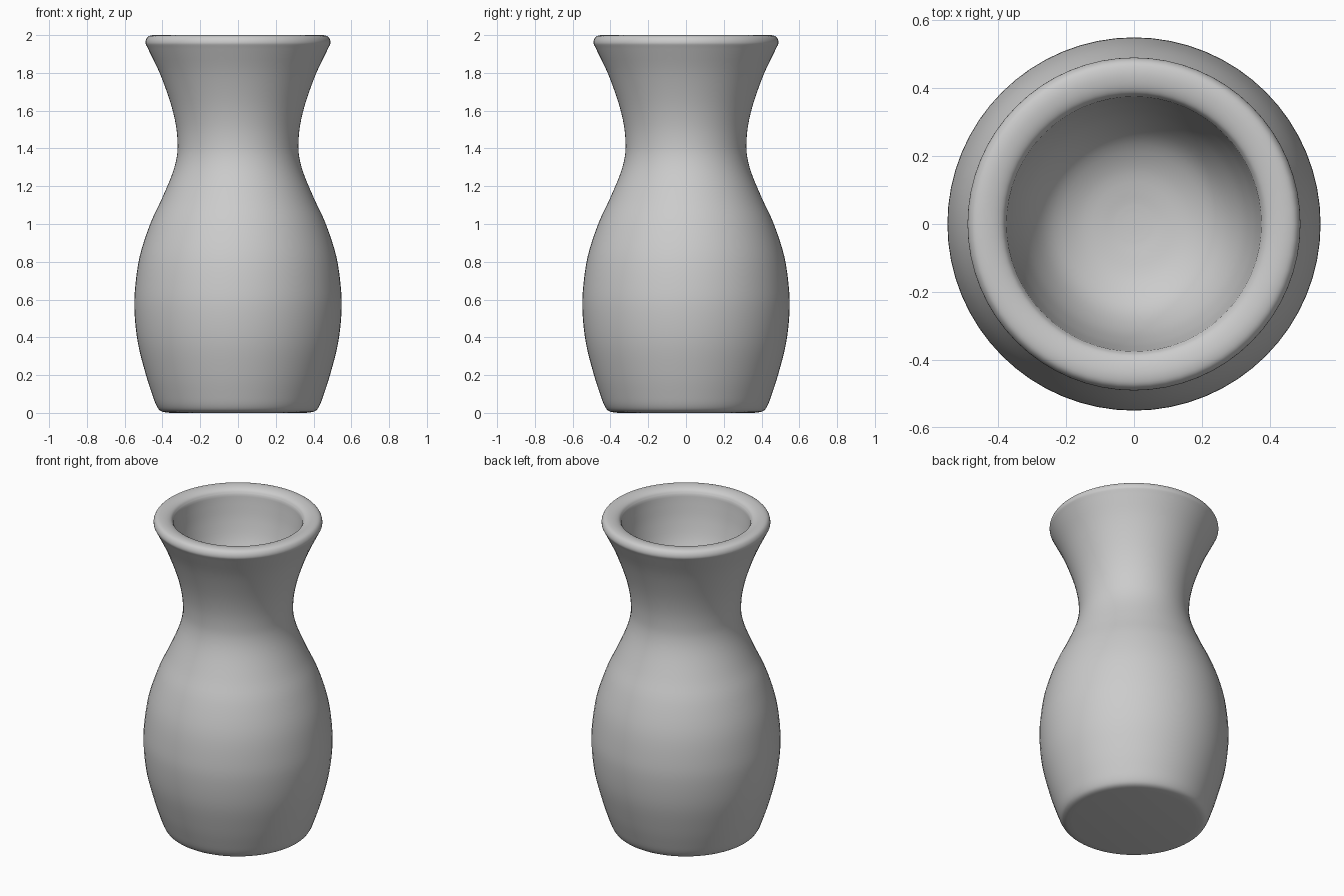
import bpy, bmesh, math
from mathutils import Vector

if "Cube" in bpy.data.objects:
    bpy.data.objects.remove(bpy.data.objects["Cube"])

SEGMENTS = 64
STEPS = 4

# Half profile (radius, height): base, belly, neck, flared rim, inner bowl
OUTER = [(0.36, 0.0), (0.405, 0.008), (0.43, 0.035), (0.455, 0.10), (0.49, 0.21),
         (0.53, 0.37), (0.548, 0.53), (0.545, 0.66), (0.52, 0.83), (0.465, 1.0),
         (0.405, 1.13), (0.35, 1.26), (0.325, 1.35), (0.32, 1.43), (0.33, 1.53),
         (0.36, 1.65), (0.415, 1.80), (0.475, 1.925), (0.49, 1.96), (0.478, 1.99),
         (0.45, 2.0), (0.415, 1.997), (0.388, 1.985), (0.375, 1.965)]
INNER = [(0.375, 1.965), (0.367, 1.90), (0.35, 1.80), (0.315, 1.68),
         (0.255, 1.58), (0.17, 1.525), (0.08, 1.505), (0.03, 1.50)]


def smooth_curve(points):
    """Catmull-Rom interpolation through the given points."""
    p = [Vector(q) for q in points]
    p = [2 * p[0] - p[1]] + p + [2 * p[-1] - p[-2]]
    out = []
    for a, b, c, d in zip(p, p[1:], p[2:], p[3:]):
        for i in range(STEPS):
            t = i / STEPS
            out.append(0.5 * (2 * b + (c - a) * t + (2 * a - 5 * b + 4 * c - d) * t * t
                              + (3 * b - a - 3 * c + d) * t ** 3))
    return out + [p[-2]]


# Revolve the profile into rings
profile = smooth_curve(OUTER) + smooth_curve(INNER)[1:]
bm = bmesh.new()
rings = []
for r, z in profile:
    rings.append([bm.verts.new((r * math.cos(a), r * math.sin(a), z))
                  for a in (2 * math.pi * k / SEGMENTS for k in range(SEGMENTS))])
for lo, hi in zip(rings, rings[1:]):
    for k in range(SEGMENTS):
        n = (k + 1) % SEGMENTS
        bm.faces.new((lo[k], lo[n], hi[n], hi[k]))

# Flat underside and the centre of the bowl
bm.faces.new(rings[0][::-1])
bm.faces.new(rings[-1])
bm.normal_update()

mesh = bpy.data.meshes.new("vase")
bm.to_mesh(mesh)
bm.free()
vase = bpy.data.objects.new("vase", mesh)
bpy.context.collection.objects.link(vase)
bpy.context.view_layer.objects.active = vase
vase.select_set(True)
bpy.ops.object.shade_smooth_by_angle(angle=math.radians(50))
